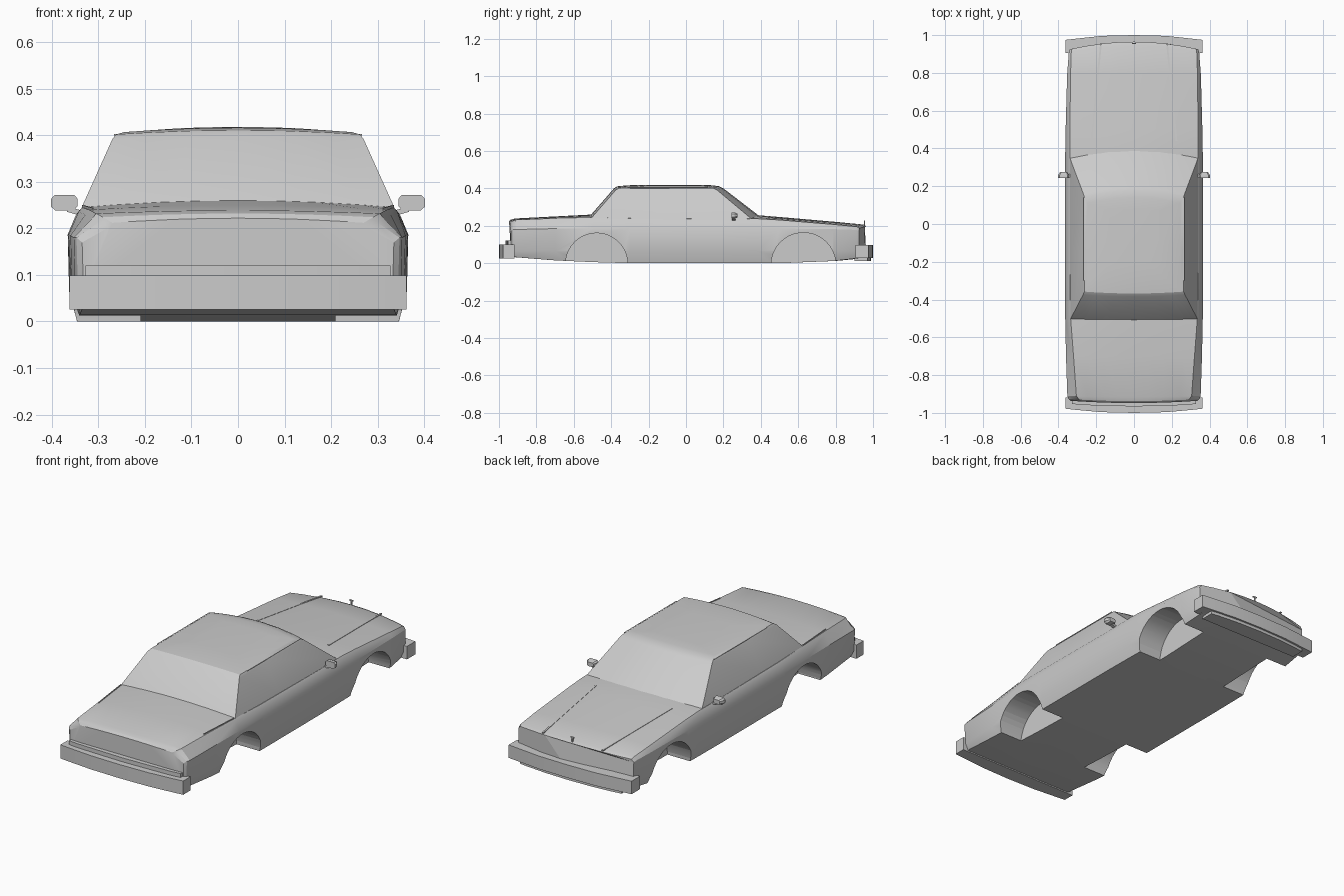
import bpy, bmesh, math
from mathutils import Vector

if "Cube" in bpy.data.objects:
    bpy.data.objects.remove(bpy.data.objects["Cube"])

grey = bpy.data.materials.new("plain grey")
grey.use_nodes = True
grey.diffuse_color = (0.6, 0.6, 0.6, 1)
grey.node_tree.nodes["Principled BSDF"].inputs["Base Color"].default_value = (0.6, 0.6, 0.6, 1)


def finish(bm, name, angle=25):
    bmesh.ops.remove_doubles(bm, verts=bm.verts, dist=0.0005)
    bmesh.ops.recalc_face_normals(bm, faces=bm.faces)
    mesh = bpy.data.meshes.new(name)
    bm.to_mesh(mesh)
    bm.free()
    mesh.materials.append(grey)
    ob = bpy.data.objects.new(name, mesh)
    bpy.context.collection.objects.link(ob)
    smooth(ob, angle)
    return ob


def smooth(ob, angle):
    bpy.ops.object.select_all(action='DESELECT')
    ob.select_set(True)
    bpy.context.view_layer.objects.active = ob
    bpy.ops.object.shade_smooth_by_angle(angle=math.radians(angle))


def loft(name, rings, angle=25):
    """Skin closed rings of equal length and cap both ends."""
    bm = bmesh.new()
    rows = [[bm.verts.new(p) for p in ring] for ring in rings]
    n = len(rows[0])
    for a, b in zip(rows, rows[1:]):
        for i in range(n):
            j = (i + 1) % n
            bm.faces.new((a[i], a[j], b[j], b[i]))
    bm.faces.new(rows[0])
    bm.faces.new(rows[-1])
    return finish(bm, name, angle)


def mirrored(half):
    """Complete a half ring whose first and last points lie on x = 0."""
    return half + [(-x, y, z) for x, y, z in reversed(half[1:-1])]


def section(y, w, zb, zs, ze, zc, top, bow):
    """Body section: sill, tuck, crease, shoulder and crowned top."""
    pts = [(0, zb), (w * 0.6, zb), (w - 0.02, zb), (w - 0.003, max(zb + 0.03, 0.065)), (w, zs),
           (top + 0.008, ze - 0.01), (top, ze)]
    pts += [(top * f, ze + (zc - ze) * (1 - f * f)) for f in (0.8, 0.5, 0.25, 0)]
    return mirrored([(x, y - bow * (x / w) ** 2, z) for x, z in pts])


# Lower body: y, half width, bottom, crease, shoulder, crown, top half width, bow
stations = [
    (-0.948, 0.335, 0.035, 0.17, 0.212, 0.222, 0.27, -0.012),
    (-0.938, 0.347, 0.034, 0.18, 0.224, 0.232, 0.29, -0.012),
    (-0.915, 0.353, 0.032, 0.18, 0.232, 0.239, 0.305, -0.005),
    (-0.70, 0.360, 0.015, 0.185, 0.240, 0.250, 0.32, 0),
    (-0.505, 0.364, 0.006, 0.187, 0.245, 0.260, 0.335, 0),
    (-0.30, 0.366, 0, 0.187, 0.240, 0.260, 0.340, 0),
    (0.20, 0.366, 0, 0.187, 0.236, 0.260, 0.340, 0),
    (0.38, 0.364, 0, 0.187, 0.238, 0.257, 0.340, 0),
    (0.50, 0.362, 0, 0.185, 0.231, 0.247, 0.339, 0),
    (0.80, 0.354, 0.012, 0.182, 0.207, 0.221, 0.336, 0.01),
    (0.945, 0.345, 0.026, 0.178, 0.195, 0.207, 0.332, 0.035),
    (0.965, 0.340, 0.028, 0.172, 0.187, 0.198, 0.328, 0.04),
]
body = loft("car_body", [section(*s) for s in stations])

# Wheel wells cut from the body
for y, z, r in ((-0.478, -0.005, 0.166), (0.628, -0.01, 0.173)):
    for side in (-1, 1):
        bpy.ops.mesh.primitive_cylinder_add(vertices=40, radius=r, depth=0.3,
                                            location=(side * 0.36, y, z),
                                            rotation=(0, math.pi / 2, 0))
        cutter = bpy.context.object
        cutter.hide_render = True
        cutter.data.materials.append(grey)
        mod = body.modifiers.new("wheel_well", 'BOOLEAN')
        mod.operation = 'DIFFERENCE'
        mod.solver = 'EXACT'
        mod.object = cutter
        bpy.context.view_layer.objects.active = body
        bpy.ops.object.modifier_apply(modifier=mod.name)
        bpy.data.objects.remove(cutter)
smooth(body, 25)


def cabin_ring(w, front, rear, z, bow, crown, zfront=0):
    """Cabin outline seen from above, with a curved screen and flat rear glass."""
    xs = [0, 0.4, 0.75, 1]
    half = [(w * f, front - bow * f * f, z + zfront + crown * (1 - f * f)) for f in xs]
    half += [(w, front * 0.4 + rear * 0.6, z), (w, rear, z)]
    half += [(w * f, rear - 0.01 * (1 - f * f), z + crown * (1 - f * f)) for f in (0.75, 0.4, 0)]
    return mirrored(half)


# Cabin with roof edge rounding into the crowned top
loft("cabin", [
    cabin_ring(0.342, 0.41, -0.515, 0.228, 0.05, 0.012),
    cabin_ring(0.333, 0.382, -0.497, 0.252, 0.05, 0.008),
    cabin_ring(0.270, 0.200, -0.375, 0.392, 0.035, 0.008),
    cabin_ring(0.262, 0.178, -0.358, 0.402, 0.035, 0.009),
    cabin_ring(0.245, 0.140, -0.300, 0.407, 0.03, 0.0095),
    cabin_ring(0.130, 0.080, -0.200, 0.415, 0.01, 0.003)], 22)


def bumper(name, sign, middle, end, back, z0, z1, w=0.362):
    """Wraparound bar: bowed outer face and short returns at the ends."""
    half = [(0, middle), (w * 0.47, middle - 0.004), (w * 0.85, end + 0.006),
            (w, end), (w, back), (w * 0.9, back), (0, back)]
    outline = mirrored([(x, sign * y, 0) for x, y in half])
    loft(name, [[(x, y, z) for x, y, _ in outline] for z in (z0, z1)], 30)


bumper("front_bumper", 1, 1.0, 0.975, 0.905, 0.028, 0.097)
bumper("rear_bumper", -1, 1.0, 0.978, 0.918, 0.026, 0.099)
bumper("front_apron", 1, 0.99, 0.97, 0.90, 0.012, 0.03, 0.30)
bumper("rear_ledge", -1, 0.966, 0.952, 0.91, 0.04, 0.12, 0.328)


def bar(name, a, b, width, height):
    """Straight strip between two points."""
    a, b = Vector(a), Vector(b)
    side = (b - a).cross(Vector((0, 0, 1))).normalized() * width / 2
    up = Vector((0, 0, height))
    loft(name, [[p - side - up, p + side - up, p + side + up, p - side + up] for p in (a, b)])


for side, label in ((1, "left"), (-1, "right")):
    # Hood ridges and rear deck seams
    bar(label + "_hood_ridge", (side * 0.225, 0.44, 0.2435), (side * 0.175, 0.955, 0.2025), 0.009, 0.003)
    bar(label + "_deck_seam", (side * 0.333, -0.51, 0.247), (side * 0.311, -0.73, 0.241), 0.004, 0.003)
    # Roof drip rails
    bar(label + "_drip_rail", (side * 0.264, -0.30, 0.401), (side * 0.264, 0.14, 0.401), 0.006, 0.002)
    # Door mirror: chamfered housing tapering forwards, on a short foot
    outline = [(0.345, 0.248), (0.355, 0.238), (0.392, 0.238), (0.402, 0.247),
               (0.402, 0.263), (0.394, 0.272), (0.352, 0.272), (0.345, 0.264)]
    rings = []
    for y, s in ((0.243, 1), (0.258, 1), (0.275, 0.65)):
        rings.append([(side * (0.37 + (x - 0.37) * s), y, 0.255 + (z - 0.255) * s) for x, z in outline])
    loft(label + "_mirror", rings)
    bar(label + "_mirror_foot", (side * 0.335, 0.255, 0.232), (side * 0.368, 0.255, 0.242), 0.018, 0.006)

# Hood ornament
bar("ornament_stem", (0, 0.952, 0.212), (0, 0.958, 0.212), 0.005, 0.016)
bar("ornament_crosspiece", (-0.011, 0.955, 0.226), (0.011, 0.955, 0.226), 0.006, 0.003)
